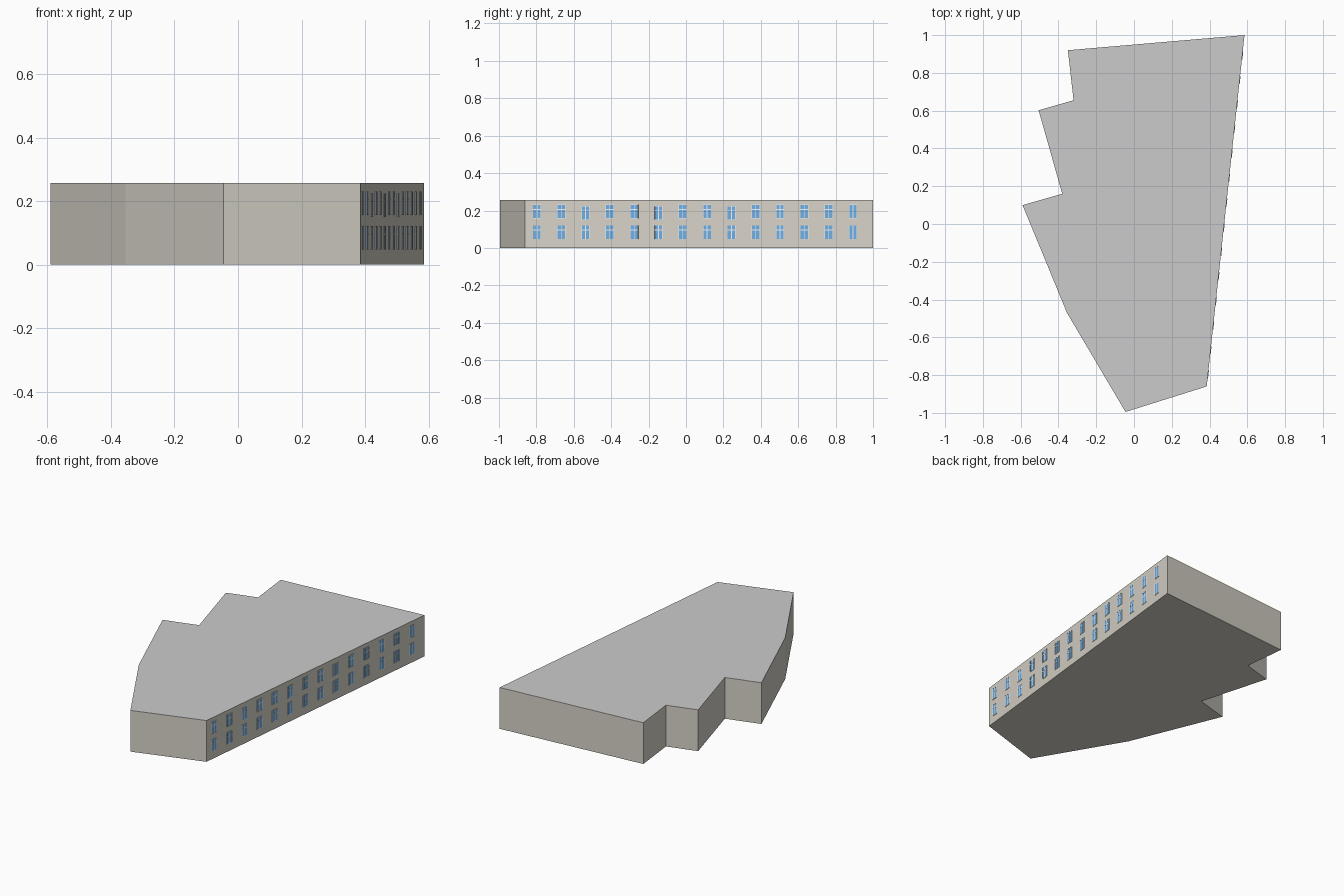
import bpy, bmesh, math
from mathutils import Vector, Matrix

if "Cube" in bpy.data.objects:
    bpy.data.objects.remove(bpy.data.objects["Cube"])

HEIGHT = 0.257
FOOTPRINT = [(0.585, 1.0), (-0.35, 0.92), (-0.32, 0.655), (-0.505, 0.602), (-0.38, 0.16),
             (-0.59, 0.10), (-0.355, -0.47), (-0.045, -0.995), (0.385, -0.86)]


def material(name, color):
    m = bpy.data.materials.new(name)
    m.diffuse_color = (*color, 1)
    m.use_nodes = True
    m.node_tree.nodes["Principled BSDF"].inputs["Base Color"].default_value = m.diffuse_color
    return m


def finish(bm, name, mat):
    me = bpy.data.meshes.new(name)
    bm.to_mesh(me)
    bm.free()
    ob = bpy.data.objects.new(name, me)
    bpy.context.collection.objects.link(ob)
    for m in mat if isinstance(mat, list) else [mat]:
        me.materials.append(m)
    return ob


wall_mat = material("wall_stone", (0.68, 0.65, 0.58))
roof_mat = material("roof_grey", (0.80, 0.81, 0.79))
glass_mat = material("glass_blue", (0.16, 0.42, 0.75))
frame_mat = material("frame_white", (0.85, 0.90, 0.95))

# building block: extruded footprint with a lighter roof
bm = bmesh.new()
base = bm.faces.new([bm.verts.new((x, y, 0)) for x, y in FOOTPRINT])
ext = bmesh.ops.extrude_face_region(bm, geom=[base], use_keep_orig=True)
bmesh.ops.translate(bm, vec=(0, 0, HEIGHT),
                    verts=[v for v in ext["geom"] if isinstance(v, bmesh.types.BMVert)])
bmesh.ops.recalc_face_normals(bm, faces=bm.faces)
for f in bm.faces:
    f.material_index = 1 if f.normal.z > 0.5 else 0
finish(bm, "building_block", [wall_mat, roof_mat])

# local frame of the windowed wall: u along wall, n outward, z up
start, end = Vector((*FOOTPRINT[-1], 0)), Vector((*FOOTPRINT[0], 0))
u = (end - start).normalized()
n = Vector((u.y, -u.x, 0))
wall = Matrix((u, n, (0, 0, 1))).transposed().to_4x4()


def box(bm, centre, size):
    m = wall @ Matrix.Diagonal((*size, 1))
    bmesh.ops.create_cube(bm, size=1, matrix=Matrix.Translation(centre) @ m)


# two rows of fourteen windows: glass pane, outer frame, mullion and transom
glass, frames = bmesh.new(), bmesh.new()
W, H, BAR = 0.042, 0.072, 0.004
for col in range(14):
    y = -0.797 + col * 0.13
    foot = start + u * ((y - start.y) / u.y)
    for z in (0.084, 0.194):
        if z > 0.1 and col in (2, 5, 8):
            z -= 0.007
        c = foot + Vector((0, 0, z))
        box(glass, c, (W, 0.003, H))
        # central mullion and transom (the last column has no transom)
        box(frames, c, (BAR, 0.005, H))
        if col < 13:
            box(frames, c + Vector((0, 0, 0.012)), (W, 0.005, BAR))
        # outer frame
        for s in (-1, 1):
            box(frames, c + u * (s * W / 2), (0.002, 0.005, H + 0.002))
            box(frames, c + Vector((0, 0, s * H / 2)), (W + 0.002, 0.005, 0.002))
finish(glass, "window_glass", glass_mat)
finish(frames, "window_frames", frame_mat)
